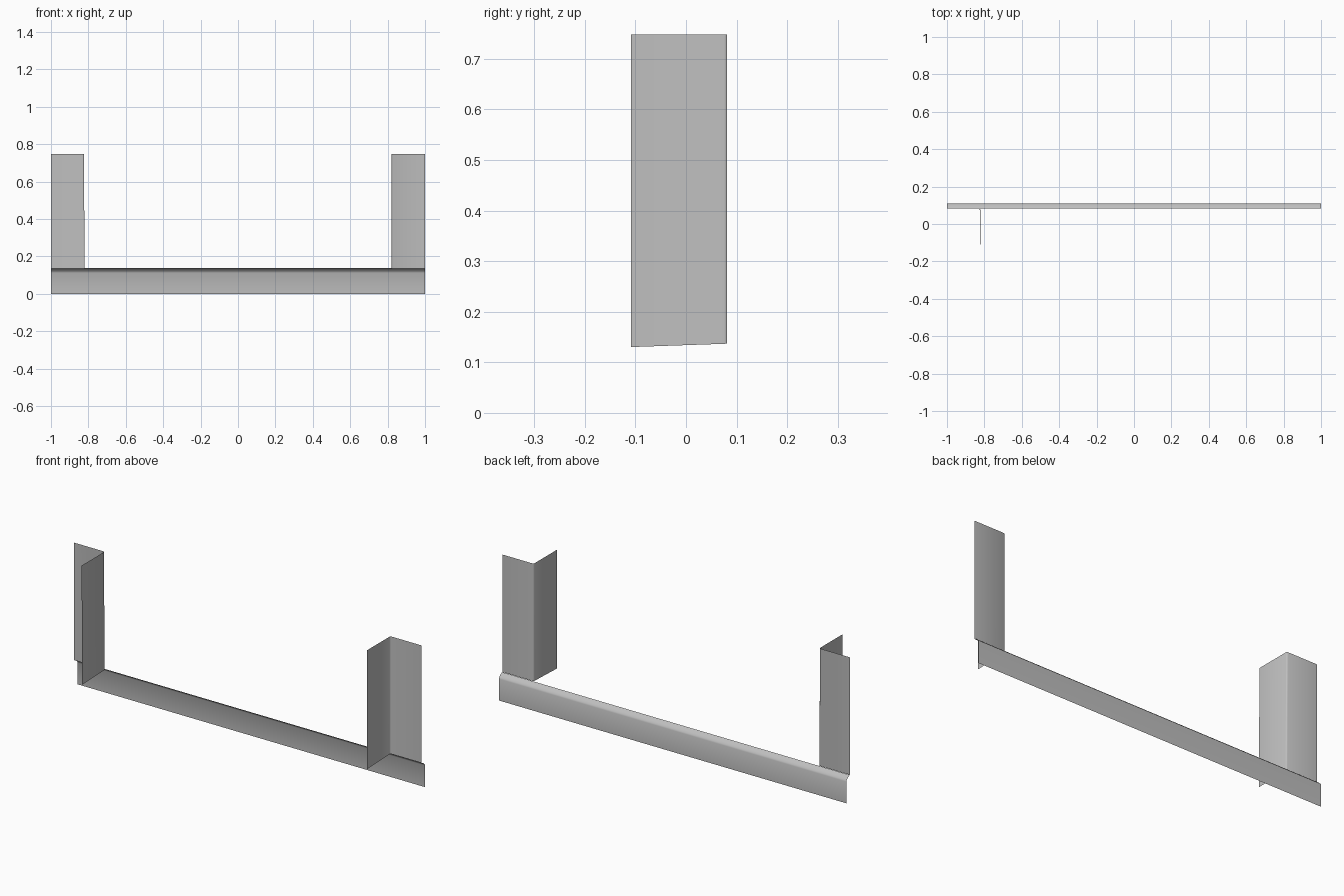
import bpy, bmesh

cube = bpy.data.objects.get("Cube")
if cube:
    bpy.data.objects.remove(cube, do_unlink=True)

grey = bpy.data.materials.new("plain grey")
grey.use_nodes = True
colour = (0.52, 0.52, 0.52, 1)
grey.diffuse_color = colour
grey.node_tree.nodes["Principled BSDF"].inputs["Base Color"].default_value = colour


def sheet(name, start, end):
    """Thin sheet spanning two matching rows of points."""
    bm = bmesh.new()
    a = [bm.verts.new(p) for p in start]
    b = [bm.verts.new(p) for p in end]
    for i in range(len(a) - 1):
        bm.faces.new((a[i], a[i + 1], b[i + 1], b[i]))
    mesh = bpy.data.meshes.new(name)
    bm.to_mesh(mesh)
    bm.free()
    mesh.materials.append(grey)
    ob = bpy.data.objects.new(name, mesh)
    bpy.context.collection.objects.link(ob)
    bpy.ops.object.select_all(action="DESELECT")
    ob.select_set(True)
    bpy.context.view_layer.objects.active = ob
    bpy.ops.object.shade_smooth_by_angle(angle=0.7)
    return ob


# Long bottom strip whose upper lip bends forward
lip = [(0.11, 0), (0.11, 0.112), (0.107, 0.119), (0.097, 0.129), (0.083, 0.137)]
sheet("bottom_strip", [(1, y, z) for y, z in lip], [(-1, y, z) for y, z in lip])

# Upright angle posts: back wing, small rounded corner, side panel
angle = [(1, 0.081), (0.827, 0.081), (0.823, 0.079), (0.82, 0.075), (0.82, -0.109)]
for name, side, lean in (("left_post", 1, 0), ("right_post", -1, 0.004)):
    low = [(side * x, y, 0.134 + y * 0.035) for x, y in angle]
    high = [(side * (x + (lean if x < 1 else 0)), y, 0.748) for x, y in angle]
    sheet(name, low, high) if side > 0 else sheet(name, high, low)
